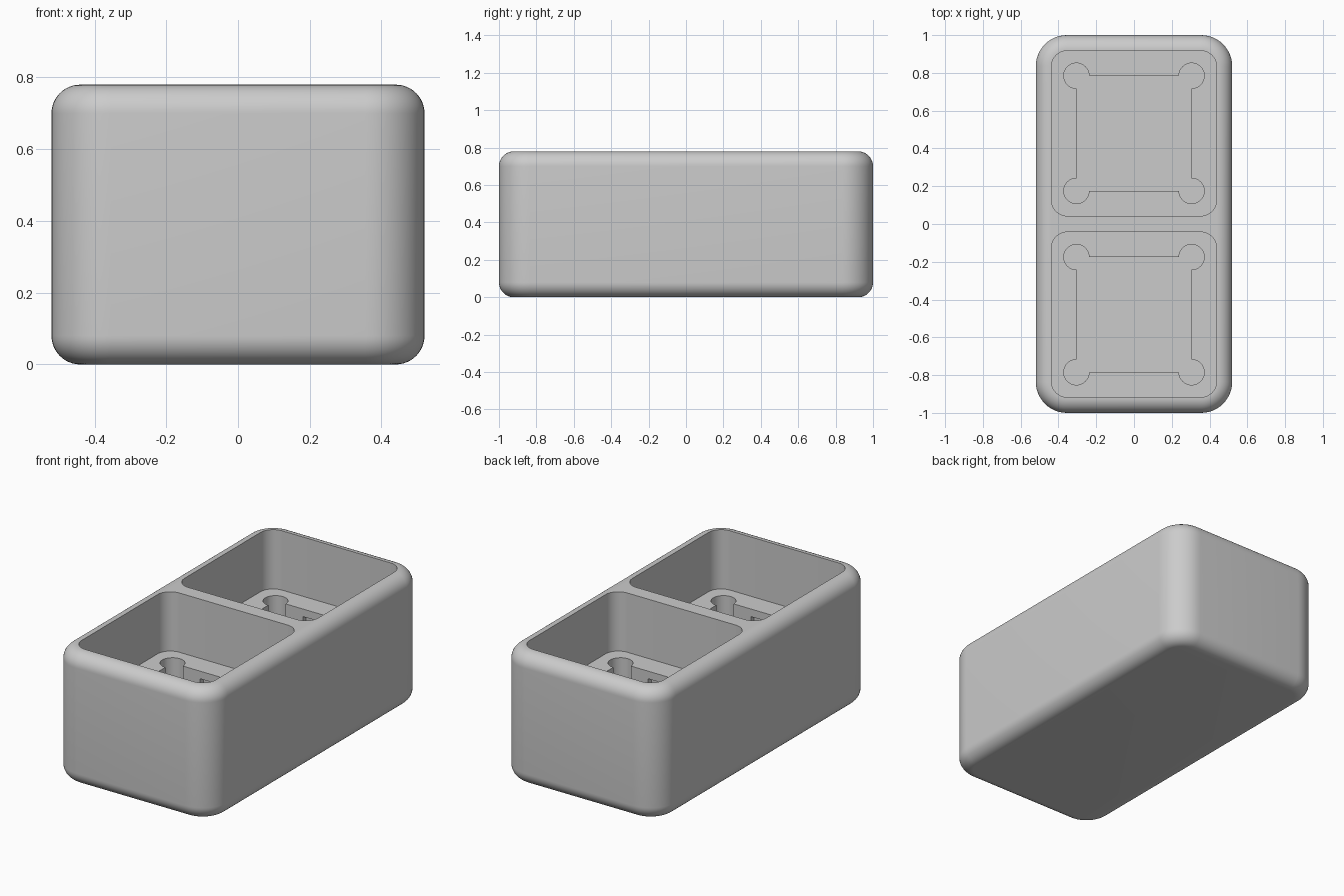
import bpy, bmesh, math

cube = bpy.data.objects.get("Cube")
if cube:
    bpy.data.objects.remove(cube, do_unlink=True)

# Main sizes
HALF_X, HALF_Y, HEIGHT = 0.52, 1.0, 0.78
CORNER, FILLET, SEGS = 0.165, 0.08, 12
POCKET = 0.437          # half size of each square pocket
RECESS = 0.305          # half size of each inner recess
LEDGE_Z, FLOOR_Z = 0.43, 0.08

gray = bpy.data.materials.new("light gray")
gray.use_nodes = True
color = (0.6, 0.6, 0.6, 1)
gray.diffuse_color = color
gray.node_tree.nodes["Principled BSDF"].inputs["Base Color"].default_value = color


def rounded_outline(hx, hy, r, cx=0, cy=0):
    """Counter-clockwise rounded rectangle."""
    pts = []
    for quarter, (sx, sy) in enumerate([(1, 1), (-1, 1), (-1, -1), (1, -1)]):
        for i in range(SEGS + 1):
            a = math.pi / 2 * (quarter + i / SEGS)
            pts.append((cx + sx * (hx - r) + r * math.cos(a),
                        cy + sy * (hy - r) + r * math.sin(a)))
    return pts


def loft(name, rings):
    """Closed solid through a list of (outline, z) rings."""
    bm = bmesh.new()
    loops = [[bm.verts.new((x, y, z)) for x, y in pts] for pts, z in rings]
    for low, high in zip(loops, loops[1:]):
        for i in range(len(low)):
            j = (i + 1) % len(low)
            bm.faces.new((low[i], low[j], high[j], high[i]))
    bm.faces.new(loops[0][::-1])
    bm.faces.new(loops[-1])
    mesh = bpy.data.meshes.new(name)
    bm.to_mesh(mesh)
    bm.free()
    mesh.materials.append(gray)
    obj = bpy.data.objects.new(name, mesh)
    bpy.context.collection.objects.link(obj)
    return obj


def prism(name, pts, z0, z1):
    return loft(name, [(pts, z0), (pts, z1)])


def rectangle(hx, hy, cx, cy):
    return [(cx + sx * hx, cy + sy * hy)
            for sx, sy in [(-1, -1), (1, -1), (1, 1), (-1, 1)]]


def cut(target, cutter):
    cutter.hide_render = True
    mod = target.modifiers.new("cut", 'BOOLEAN')
    mod.operation = 'DIFFERENCE'
    mod.solver = 'EXACT'
    mod.object = cutter
    bpy.context.view_layer.objects.active = target
    bpy.ops.object.modifier_apply(modifier=mod.name)
    bpy.data.objects.remove(cutter, do_unlink=True)


# Outer body with filleted top and bottom edges
profile = []
for i in range(SEGS + 1):
    a = math.pi / 2 * i / SEGS
    profile.append((FILLET * (1 - math.sin(a)), FILLET * (1 - math.cos(a))))
profile += [(inset, HEIGHT - z) for inset, z in reversed(profile)]
body = loft("two_pocket_body", [
    (rounded_outline(HALF_X - d, HALF_Y - d, CORNER - d), z) for d, z in profile])

for side in (-1, 1):
    cy = side * 0.48
    # Wide upper pocket
    cut(body, prism("pocket_cutter",
                    rounded_outline(POCKET, POCKET, 0.083, 0, cy), LEDGE_Z, 1))
    # Square recess below the ledge
    cut(body, prism("recess_cutter", rectangle(RECESS, RECESS, 0, cy), FLOOR_Z, 0.6))
    # Round relief holes at the recess corners
    for sx in (-1, 1):
        for sy in (-1, 1):
            hole = [(sx * RECESS + 0.067 * math.cos(math.tau * k / 40),
                     cy + sy * RECESS + 0.067 * math.sin(math.tau * k / 40))
                    for k in range(40)]
            cut(body, prism("corner_hole_cutter", hole, FLOOR_Z, 0.6))
    # Shallow clip slots under the ledge
    cut(body, prism("clip_slot_cutter",
                    rectangle(0.125, RECESS + 0.03, 0, cy), 0.28, 0.385))

# Smooth the rounded surfaces, keep cut edges sharp
bpy.ops.object.select_all(action='DESELECT')
body.select_set(True)
bpy.context.view_layer.objects.active = body
bpy.ops.object.shade_smooth_by_angle(angle=math.radians(30))
